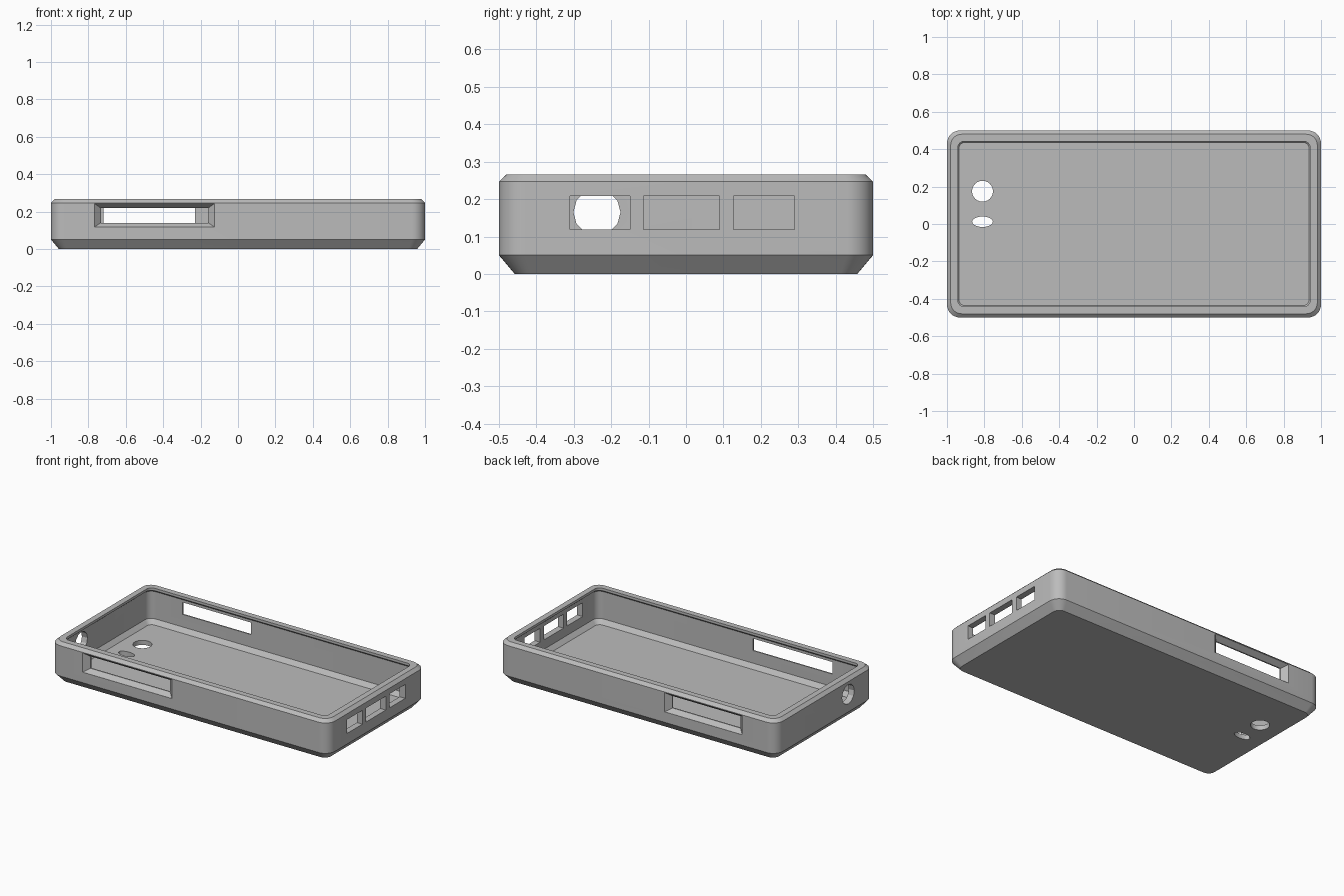
import bpy, bmesh, math

if "Cube" in bpy.data.objects:
    bpy.data.objects.remove(bpy.data.objects["Cube"])

grey = bpy.data.materials.new("plain grey")
grey.diffuse_color = (0.5, 0.5, 0.5, 1)
grey.use_nodes = True
grey.node_tree.nodes["Principled BSDF"].inputs["Base Color"].default_value = grey.diffuse_color


def loft(name, rings):
    """Solid skinned through a list of equal-length rings, capped at both ends."""
    bm = bmesh.new()
    loops = [[bm.verts.new(p) for p in ring] for ring in rings]
    n = len(loops[0])
    for a, b in zip(loops, loops[1:]):
        for i in range(n):
            j = (i + 1) % n
            bm.faces.new((a[i], a[j], b[j], b[i]))
    bm.faces.new(loops[0][::-1])
    bm.faces.new(loops[-1])
    bmesh.ops.recalc_face_normals(bm, faces=bm.faces)
    me = bpy.data.meshes.new(name)
    bm.to_mesh(me)
    bm.free()
    ob = bpy.data.objects.new(name, me)
    bpy.context.collection.objects.link(ob)
    me.materials.append(grey)
    return ob


def rounded(inset, z, radius=0.07, seg=8):
    """Rounded rectangle of the case outline, moved inward by inset."""
    r = max(radius - inset * 0.6, 0.025)
    hx, hy = 1 - inset - r, 0.5 - inset - r
    pts = []
    for k, (sx, sy) in enumerate(((1, 1), (-1, 1), (-1, -1), (1, -1))):
        for i in range(seg + 1):
            a = math.pi / 2 * (k + i / seg)
            pts.append((sx * hx + r * math.cos(a), sy * hy + r * math.sin(a), z))
    return pts


def rect_y(x0, x1, z0, z1, y):
    return [(x0, y, z0), (x1, y, z0), (x1, y, z1), (x0, y, z1)]


def rect_x(y0, y1, z0, z1, x):
    return [(x, y0, z0), (x, y1, z0), (x, y1, z1), (x, y0, z1)]


def flared_slot(x0, x1, side):
    """Side button opening: wide at the outside, narrowing through the wall."""
    g = 0.034
    return loft("slot_cutter", [
        rect_y(x0 - g, x1 + g, 0.118, 0.243, side * 0.52),
        rect_y(x0 - g, x1 + g, 0.118, 0.243, side * 0.4995),
        rect_y(x0, x1, 0.14, 0.218, side * 0.468),
        rect_y(x0, x1, 0.14, 0.218, side * 0.43)])


def oval_z(cx, cy, rx, ry, n=24):
    return loft("camera_cutter", [
        [(cx + rx * math.cos(2 * math.pi * i / n),
          cy + ry * math.sin(2 * math.pi * i / n), z) for i in range(n)]
        for z in (-0.05, 0.1)])


# Case body with chamfered outer edges
case = loft("phone_case", [rounded(0.042, 0), rounded(0, 0.05),
                           rounded(0, 0.247), rounded(0.02, 0.266)])

# Hollow with a small lip at the rim and a chamfered floor
cutters = [loft("cavity_cutter", [
    rounded(0.064, 0.03), rounded(0.04, 0.058), rounded(0.04, 0.235),
    rounded(0.058, 0.25), rounded(0.058, 0.35)])]

# Button slots on the long sides
cutters += [flared_slot(-0.733, -0.16, -1), flared_slot(-0.72, -0.23, 1)]

# Three ports on the right end
for y0, y1 in ((-0.31, -0.15), (-0.113, 0.09), (0.127, 0.29)):
    cutters.append(loft("port_cutter", [rect_x(y0, y1, 0.119, 0.209, x)
                                        for x in (0.93, 1.05)]))

# Round socket hole on the left end
cutters.append(loft("socket_cutter", [
    [(x, -0.238 + 0.063 * math.cos(math.pi * i / 6),
      0.165 + 0.063 * math.sin(math.pi * i / 6)) for i in range(12)]
    for x in (-1.05, -0.93)]))

# Camera and flash holes in the floor
cutters += [oval_z(-0.81, 0.175, 0.056, 0.056), oval_z(-0.81, 0.012, 0.055, 0.028)]

bpy.context.view_layer.objects.active = case
case.select_set(True)
for c in cutters:
    m = case.modifiers.new("cut", 'BOOLEAN')
    m.operation, m.solver, m.object = 'DIFFERENCE', 'EXACT', c
    bpy.ops.object.modifier_apply(modifier=m.name)
    bpy.data.objects.remove(c)

bpy.ops.object.shade_smooth_by_angle(angle=math.radians(25))
